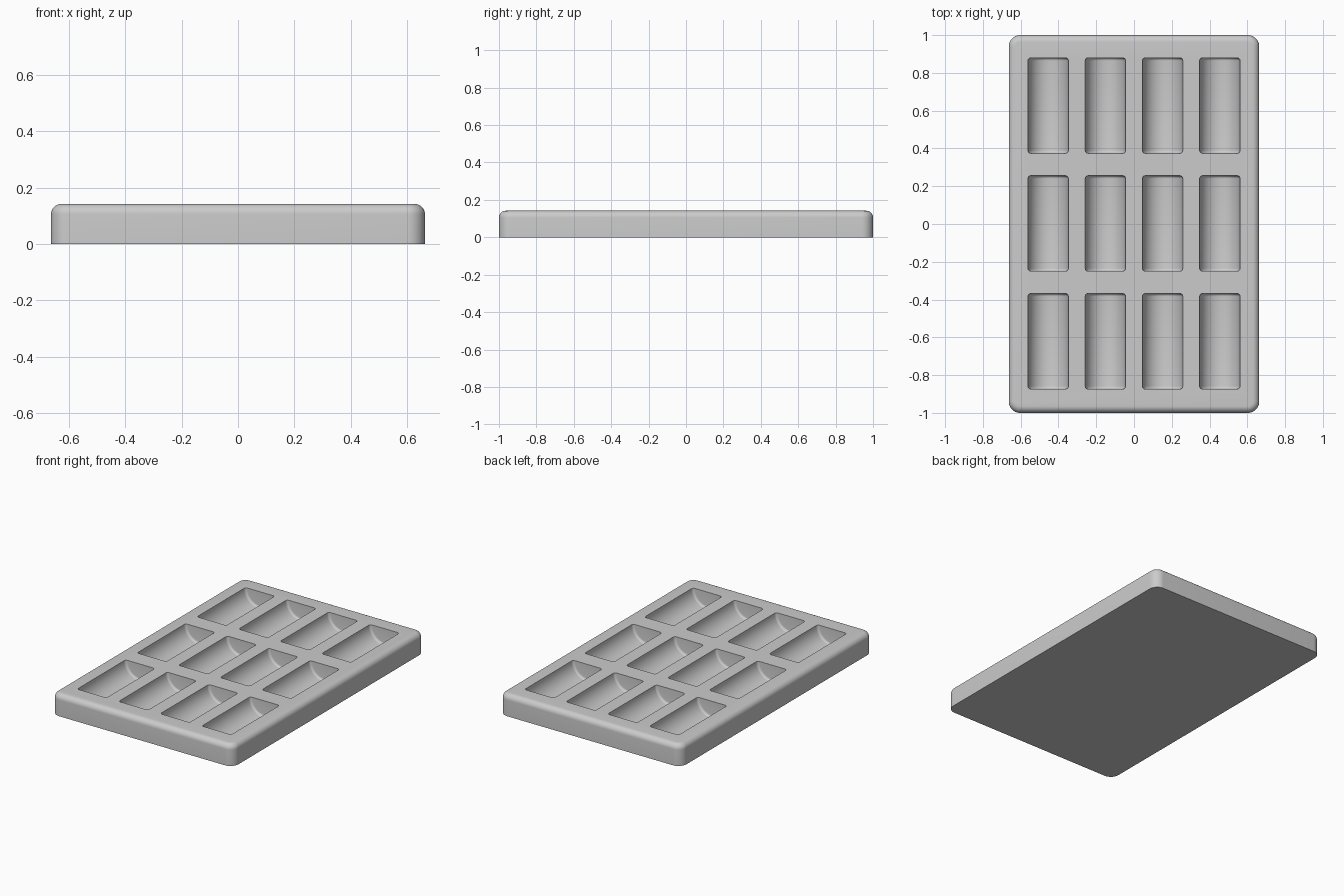
import bpy, bmesh, math
from mathutils import Matrix

if "Cube" in bpy.data.objects:
    bpy.data.objects.remove(bpy.data.objects["Cube"])

W, L, H = 1.326, 2.0, 0.142

# Tray body: slab with rounded corners and rounded top rim, sharp flat base
bm = bmesh.new()
bmesh.ops.create_cube(bm, size=1, matrix=Matrix.Translation((0, 0, H / 2)) @ Matrix.Diagonal((W, L, H, 1)))
uprights = [e for e in bm.edges if abs(e.verts[0].co.z - e.verts[1].co.z) > 0.01]
bmesh.ops.bevel(bm, geom=uprights, offset=0.06, segments=10, profile=0.5, affect='EDGES')
rim = [e for e in bm.edges if all(v.co.z > H - 1e-4 for v in e.verts)]
bmesh.ops.bevel(bm, geom=rim, offset=0.036, segments=8, profile=0.5, affect='EDGES')
mesh = bpy.data.meshes.new("tray")
bm.to_mesh(mesh)
bm.free()
tray = bpy.data.objects.new("tray", mesh)
bpy.context.collection.objects.link(tray)

# Pocket cutters: lying cylinders with softened ends, in a 4 x 3 grid
R, LEN = 0.107, 0.505
bm = bmesh.new()
for i in range(4):
    for j in range(3):
        x, y = (i - 1.5) * 0.303, (j - 1) * 0.624 + 0.003
        m = Matrix.Translation((x, y, H + 0.0007)) @ Matrix.Rotation(math.pi / 2, 4, 'X')
        bmesh.ops.create_cone(bm, cap_ends=True, segments=64, radius1=R, radius2=R, depth=LEN, matrix=m)
ends = [e for e in bm.edges if abs(e.verts[0].co.y - e.verts[1].co.y) < 1e-4]
bmesh.ops.bevel(bm, geom=ends, offset=0.015, segments=5, profile=0.5, affect='EDGES')
mesh = bpy.data.meshes.new("pocket_cutter")
bm.to_mesh(mesh)
bm.free()
cutter = bpy.data.objects.new("pocket_cutter", mesh)
bpy.context.collection.objects.link(cutter)

# Carve the pockets, then remove the cutter
mod = tray.modifiers.new("pockets", 'BOOLEAN')
mod.operation = 'DIFFERENCE'
mod.solver = 'EXACT'
mod.object = cutter
bpy.context.view_layer.objects.active = tray
tray.select_set(True)
bpy.ops.object.modifier_apply(modifier=mod.name)
bpy.data.objects.remove(cutter)
bpy.ops.object.shade_smooth_by_angle(angle=math.radians(35))
